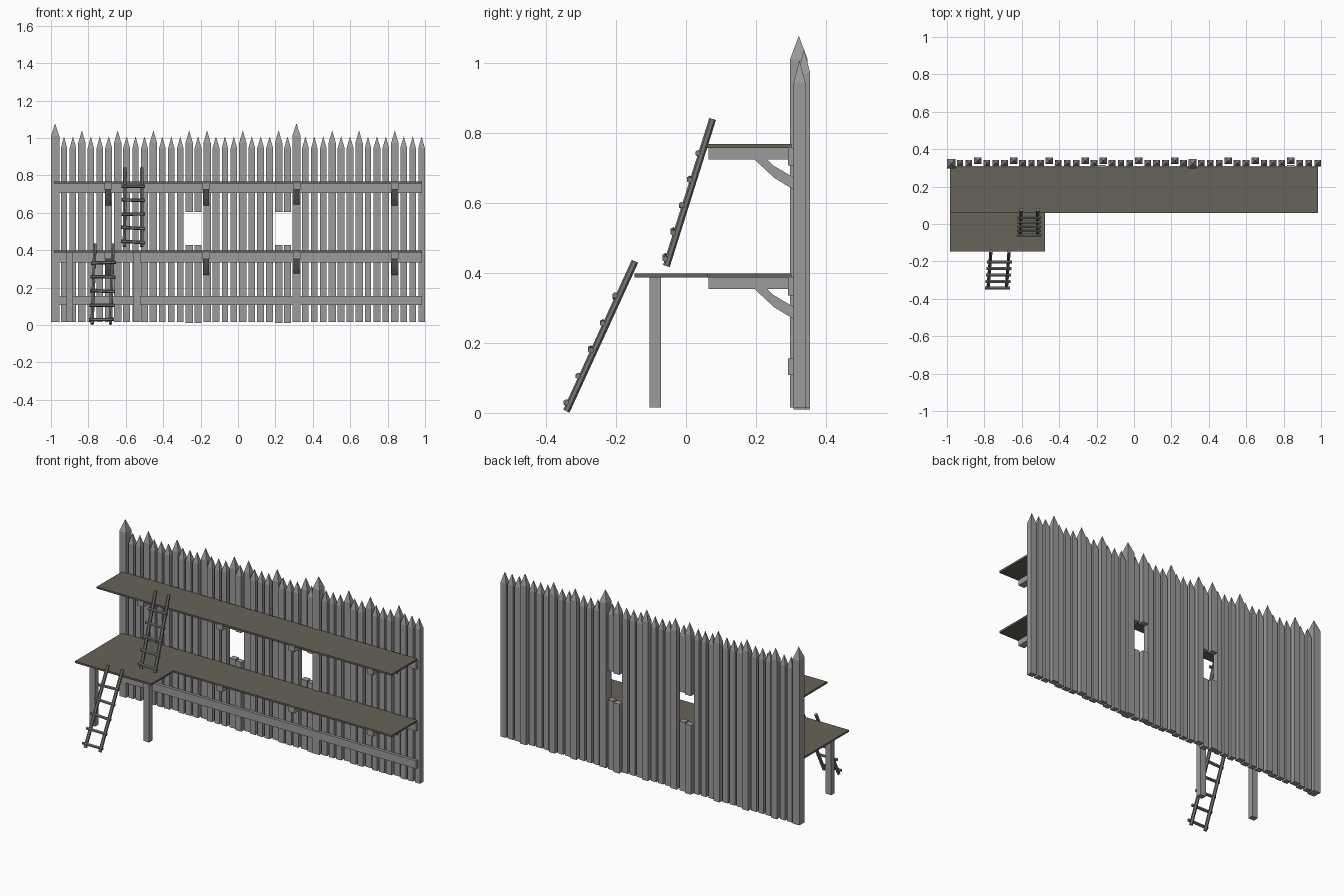
import bpy, bmesh, random
from mathutils import Vector

if "Cube" in bpy.data.objects:
    bpy.data.objects.remove(bpy.data.objects["Cube"])

random.seed(4)


def material(name, color):
    m = bpy.data.materials.new(name)
    m.diffuse_color = (*color, 1)
    m.use_nodes = True
    m.node_tree.nodes["Principled BSDF"].inputs["Base Color"].default_value = m.diffuse_color
    return m


GREY = material("weathered_grey_wood", (0.33, 0.33, 0.33))
DECK = material("dark_plank_wood", (0.135, 0.125, 0.10))
LADDER = material("ladder_wood", (0.19, 0.185, 0.175))


def make(name, bm, mat):
    bmesh.ops.recalc_face_normals(bm, faces=bm.faces)
    me = bpy.data.meshes.new(name)
    bm.to_mesh(me)
    bm.free()
    me.materials.append(mat)
    ob = bpy.data.objects.new(name, me)
    bpy.context.collection.objects.link(ob)


def add_box(bm, x0, x1, y0, y1, z0, z1):
    vs = bmesh.ops.create_cube(bm, size=1)["verts"]
    for v in vs:
        v.co = ((x0 + x1) / 2 + v.co.x * (x1 - x0),
                (y0 + y1) / 2 + v.co.y * (y1 - y0),
                (z0 + z1) / 2 + v.co.z * (z1 - z0))


def box(name, mat, *dims):
    bm = bmesh.new()
    add_box(bm, *dims)
    make(name, bm, mat)


def add_stake(bm, x, w, y0, y1, z0, shoulder, tip):
    """Square post with a four-sided point."""
    def ring(z):
        return [bm.verts.new(p) for p in ((x - w / 2, y0, z), (x + w / 2, y0, z),
                                          (x + w / 2, y1, z), (x - w / 2, y1, z))]
    a, b = ring(z0), ring(shoulder)
    apex = bm.verts.new((x, (y0 + y1) / 2, tip))
    bm.faces.new(a)
    for i in range(4):
        j = (i + 1) % 4
        bm.faces.new((a[i], a[j], b[j], b[i]))
        bm.faces.new((b[i], b[j], apex))


def add_pole(bm, a, b, r, sides=6):
    a, b = Vector(a), Vector(b)
    d = b - a
    vs = bmesh.ops.create_cone(bm, cap_ends=True, segments=sides, radius1=r,
                               radius2=r, depth=d.length)["verts"]
    q = d.to_track_quat('Z', 'Y')
    for v in vs:
        v.co = q @ v.co + (a + b) / 2


# Palisade of pointed stakes, with two window gaps
BIG, TALL = {0, 27}, {3, 7, 11, 15, 17, 21, 25, 31, 34, 38}
WINDOWS = {15, 16, 25, 26}
bm = bmesh.new()
for i in range(42):
    x = -0.978 + i * 0.0478
    w = random.uniform(0.033, 0.038)
    if i in BIG:
        w, y0, y1, shoulder, tip = 0.045, 0.297, 0.348, 1.01, 1.078
    elif i in TALL:
        w, y0, y1, shoulder, tip = 0.040, 0.320, 0.355, 0.972, 1.04
    else:
        y0, y1, shoulder, tip = 0.308, 0.341, 0.945, 1.008
    if i in WINDOWS:
        add_box(bm, x - w / 2, x + w / 2, y0, y1, 0.01, 0.428)
        add_stake(bm, x, w, y0, y1, 0.605, shoulder, tip)
    else:
        add_stake(bm, x, w, y0, y1, 0.015, shoulder, tip)
make("palisade_stakes", bm, GREY)

# Horizontal rails along the front of the wall
for n, (z0, z1) in {"lower": (0.108, 0.156), "middle": (0.335, 0.387),
                    "upper": (0.707, 0.757)}.items():
    box(n + "_rail", GREY, -0.955, 0.985, 0.291, 0.309, z0, z1)

# Walkways and the landing beside the lower one
box("upper_walkway", DECK, -0.985, 0.985, 0.06, 0.302, 0.757, 0.768)
box("lower_walkway", DECK, -0.985, 0.985, 0.06, 0.302, 0.387, 0.398)
box("landing", DECK, -0.985, -0.475, -0.147, 0.06, 0.387, 0.398)

# Support beams with curved braces
BRACE = [(0.147, 0.756), (0.200, 0.756), (0.250, 0.707), (0.308, 0.673),
         (0.308, 0.638), (0.252, 0.672), (0.195, 0.725)]
for level, dz in (("upper", 0), ("lower", -0.37)):
    beams, braces = bmesh.new(), bmesh.new()
    for x in (-0.695, -0.17, 0.313, 0.837):
        add_box(beams, x - 0.02, x + 0.02, 0.065, 0.315, 0.724 + dz, 0.757 + dz)
        face = braces.faces.new([braces.verts.new((x - 0.016, y, z + dz)) for y, z in BRACE])
        ext = bmesh.ops.extrude_face_region(braces, geom=[face], use_keep_orig=True)
        for v in ext["geom"]:
            if isinstance(v, bmesh.types.BMVert):
                v.co.x += 0.032
    make(level + "_beams", beams, GREY)
    make(level + "_braces", braces, GREY)

# Landing posts
for side, x in (("left", -0.90), ("right", -0.54)):
    box(side + "_landing_post", GREY, x - 0.019, x + 0.019, -0.104, -0.072, 0.015, 0.387)


# Ladders: two round rails with rungs lashed to the front
def ladder(name, left, right, first, last):
    bm = bmesh.new()
    for a, b in (left, right):
        add_pole(bm, a, b, 0.010)
    for k in range(5):
        t = first + (last - first) * k / 4
        p = Vector(left[0]).lerp(Vector(left[1]), t)
        q = Vector(right[0]).lerp(Vector(right[1]), t)
        off = Vector((0, -0.010, 0.003))
        over = Vector((0.018, 0, random.uniform(-0.004, 0.004)))
        add_pole(bm, p + off - over, q + off + over, 0.009)
    make(name, bm, LADDER)


ladder("lower_ladder",
       ((-0.780, -0.342, 0.005), (-0.765, -0.146, 0.433)),
       ((-0.682, -0.342, 0.005), (-0.668, -0.146, 0.433)), 0.05, 0.76)
ladder("upper_ladder",
       ((-0.608, -0.056, 0.420), (-0.603, 0.076, 0.840)),
       ((-0.515, -0.056, 0.420), (-0.515, 0.076, 0.840)), 0.05, 0.76)
